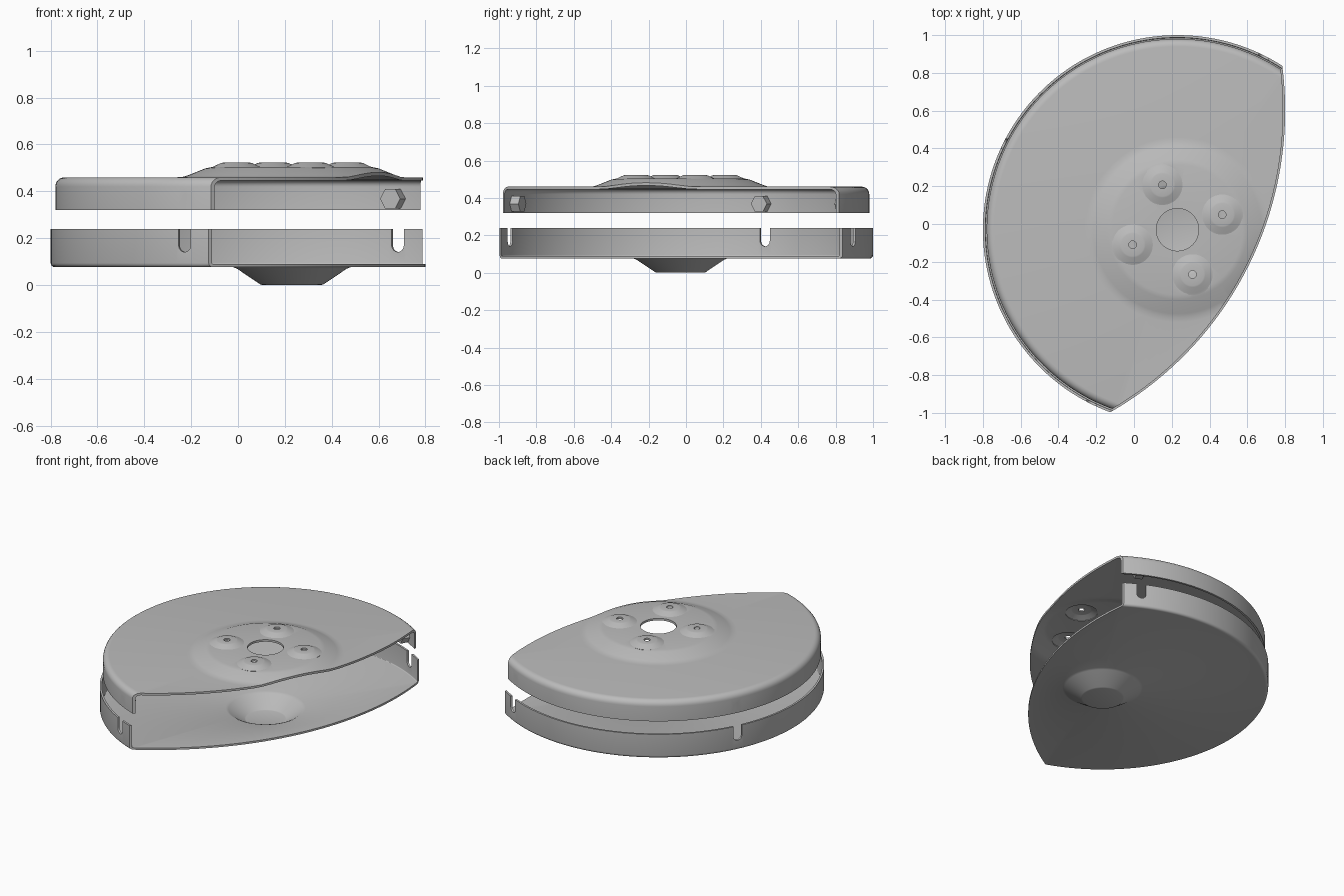
import bpy, bmesh, math
from mathutils import Matrix, Vector

if "Cube" in bpy.data.objects:
    bpy.data.objects.remove(bpy.data.objects["Cube"])

# One plain metal colour
GREY = (0.5, 0.5, 0.5, 1)
metal = bpy.data.materials.new("grey_metal")
metal.use_nodes = True
metal.diffuse_color = GREY
metal.node_tree.nodes["Principled BSDF"].inputs["Base Color"].default_value = GREY

# Shared frame: hub centre, with local +x along the symmetry axis
HUB = Matrix.Translation((0.23, -0.03, 0)) @ Matrix.Rotation(math.radians(153.6), 4, "Z")
MOUNTS = (-90, 0, 90)
BOLT_Z = 0.368


def spot(radius, angle, z=0):
    """Frame at a radius and angle about the hub, local x pointing outward."""
    return HUB @ Matrix.Rotation(math.radians(angle), 4, "Z") @ Matrix.Translation((radius, 0, z))


def new_object(name, bm, matrix):
    bmesh.ops.recalc_face_normals(bm, faces=bm.faces)
    bm.transform(matrix)
    mesh = bpy.data.meshes.new(name)
    bm.to_mesh(mesh)
    bm.free()
    mesh.materials.append(metal)
    ob = bpy.data.objects.new(name, mesh)
    bpy.context.collection.objects.link(ob)
    return ob


def shell(path, t):
    """Close an open (radius, z) path into a sheet of thickness t."""
    pts = [Vector(p) for p in path]
    norms = []
    for a, b in zip(pts, pts[1:]):
        d = (b - a).normalized()
        norms.append(Vector((d.y, -d.x)))
    inner = []
    for i, p in enumerate(pts):
        n1, n2 = norms[max(i - 1, 0)], norms[min(i, len(norms) - 1)]
        inner.append(p + (n1 + n2) / (1 + n1.dot(n2)) * t)
    return pts + inner[::-1]


def fillet(cx, cz, r, start, end, steps=6):
    angles = [math.radians(start + (end - start) * i / steps) for i in range(steps + 1)]
    return [(cx + r * math.cos(a), cz + r * math.sin(a)) for a in angles]


def revolve(name, profile, matrix, segments=160):
    bm = bmesh.new()
    verts = [bm.verts.new((r, 0, z)) for r, z in profile]
    edges = [bm.edges.new((a, b)) for a, b in zip(verts, verts[1:])]
    if profile[0][0] > 1e-5:
        edges.append(bm.edges.new((verts[-1], verts[0])))
    bmesh.ops.spin(bm, geom=verts + edges, cent=(0, 0, 0), axis=(0, 0, 1),
                   angle=math.tau, steps=segments)
    bmesh.ops.remove_doubles(bm, verts=bm.verts, dist=1e-5)
    return new_object(name, bm, matrix)


def rod(name, radius, length, matrix, sides=32, radial=False):
    """Cylinder along z, or along the outward direction when radial."""
    bm = bmesh.new()
    bmesh.ops.create_cone(bm, cap_ends=True, segments=sides, radius1=radius,
                          radius2=radius, depth=length)
    if radial:
        bm.transform(Matrix.Rotation(math.pi / 2, 4, "Y"))
    return new_object(name, bm, matrix)


def block(name, size, matrix):
    bm = bmesh.new()
    bmesh.ops.create_cube(bm, size=1)
    bm.transform(Matrix.Diagonal((*size, 1)))
    return new_object(name, bm, matrix)


def boolean(ob, cutter, operation="DIFFERENCE", keep=False):
    mod = ob.modifiers.new("cut", "BOOLEAN")
    mod.operation, mod.object, mod.solver = operation, cutter, "EXACT"
    bpy.context.view_layer.objects.active = ob
    bpy.ops.object.modifier_apply(modifier=mod.name)
    if not keep:
        bpy.data.objects.remove(cutter)


def trim(ob, radius):
    """Cut the open side along a wide arc."""
    boolean(ob, rod("trim_cutter", radius, 3, spot(1.42, 0), 320), "INTERSECT")


# Lower tray: dished floor and upright rim
tray_path = [(0, 0), (0.125, 0), (0.135, 0.003), (0.235, 0.07), (0.25, 0.076)]
tray_path += fillet(1.012, 0.094, 0.018, -90, 0, 4) + [(1.03, 0.24)]
tray = revolve("lower_tray", shell(tray_path, -0.013), HUB)
trim(tray, 1.842)

# Upper cover: raised hub plateau, rounded shoulder, rim
cover_path = [(0.112, 0.503), (0.345, 0.503), (0.37, 0.498), (0.445, 0.468),
              (0.465, 0.462), (0.49, 0.46)]
cover_path += fillet(0.97, 0.42, 0.04, 90, 0) + [(1.01, 0.32)]
cover = revolve("upper_cover", shell(cover_path, 0.014), HUB)
trim(cover, 1.832)
parts = [tray, cover]

# Round bosses on the plateau, each with a small hole
boss_path = [(0.02, 0.522), (0.06, 0.522), (0.068, 0.52), (0.1, 0.505), (0.11, 0.502)]
for i in range(4):
    place = spot(0.25, 45 + 90 * i)
    boolean(cover, rod("boss_cutter", 0.1, 2, place, 48))
    parts.append(revolve(f"boss_{i + 1}", shell(boss_path, 0.012), place, 48))

# Rim mounts: open slots in the tray, bolt holes and hex nuts in the cover
for i, angle in enumerate(MOUNTS):
    boolean(tray, rod("slot_end_cutter", 0.029, 0.2, spot(1.03, angle, 0.17), radial=True))
    boolean(tray, block("slot_cutter", (0.2, 0.058, 0.13), spot(1.03, angle, 0.235)))
    nut = rod(f"hex_nut_{i + 1}", 0.048, 0.055, spot(0.971, angle, BOLT_Z), 6, True)
    hole = rod("bolt_cutter", 0.02, 0.3, spot(1.0, angle, BOLT_Z), 24, True)
    boolean(nut, hole, keep=True)
    boolean(cover, hole)
    parts.append(nut)

# Smooth curved sheet metal, keep edges crisp
bpy.ops.object.select_all(action="DESELECT")
for ob in parts:
    ob.select_set(True)
bpy.context.view_layer.objects.active = cover
bpy.ops.object.shade_smooth_by_angle(angle=math.radians(30))
